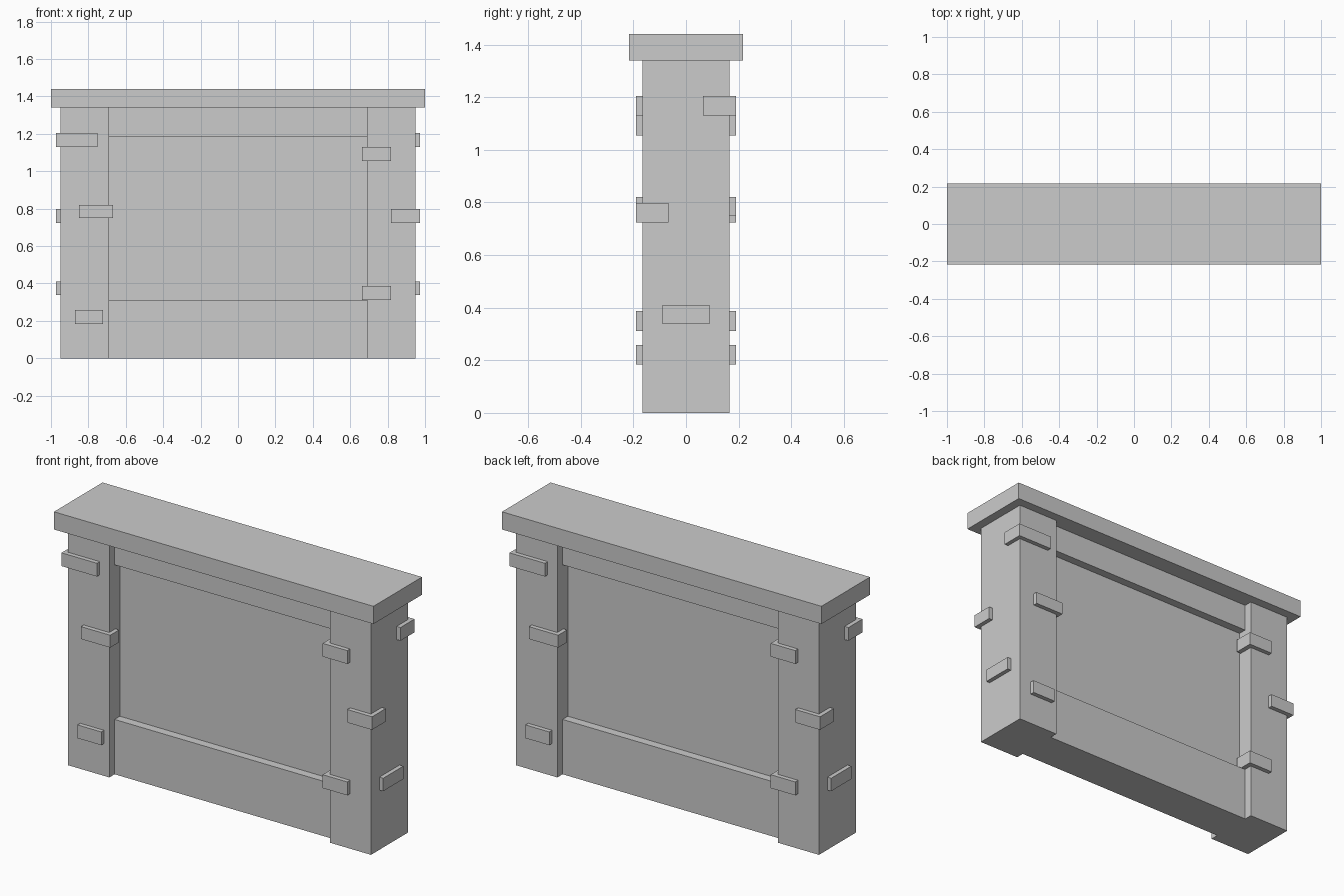
import bpy

if "Cube" in bpy.data.objects:
    bpy.data.objects.remove(bpy.data.objects["Cube"])

def box(name, x, y, z):
    """Axis-aligned box from (min, max) ranges."""
    bpy.ops.mesh.primitive_cube_add(size=1, location=[sum(r) / 2 for r in (x, y, z)])
    ob = bpy.context.object
    ob.name = name
    ob.scale = [r[1] - r[0] for r in (x, y, z)]
    bpy.ops.object.transform_apply(location=True, rotation=False, scale=True)
    return ob

def box_pair(name, x, y, z):
    """Box plus its copy turned half a revolution about z."""
    box(name + "_front", x, y, z)
    box(name + "_back", (-x[1], -x[0]), (-y[1], -y[0]), z)

# Wall body: recessed panel with rails above and below
box("recessed_panel", (-0.69, 0.69), (-0.07, 0.07), (0.31, 1.185))
box("bottom_rail", (-0.69, 0.69), (-0.118, 0.118), (0, 0.31))
box("top_rail", (-0.69, 0.69), (-0.118, 0.118), (1.185, 1.34))

# End posts and coping slab
box_pair("end_post", (0.69, 0.948), (-0.165, 0.165), (0, 1.34))
box("coping_slab", (-1, 1), (-0.217, 0.217), (1.34, 1.44))

# Raised bricks on the posts, some wrapping around the edges
bricks = {
    "upper_corner_brick": ((-0.972, -0.75), (-0.19, -0.065), (1.13, 1.205)),
    "middle_inner_brick": ((-0.85, -0.667), (-0.19, -0.11), (0.75, 0.82)),
    "lower_face_brick": ((-0.872, -0.723), (-0.19, -0.10), (0.183, 0.258)),
    "upper_inner_brick": ((0.663, 0.817), (-0.19, -0.08), (1.055, 1.13)),
    "middle_corner_brick": ((0.817, 0.972), (-0.19, -0.067), (0.723, 0.797)),
    "lower_inner_brick": ((0.663, 0.817), (-0.19, -0.08), (0.311, 0.387)),
    "lower_side_brick": ((0.85, 0.972), (-0.09, 0.09), (0.338, 0.411)),
}
for name, ranges in bricks.items():
    box_pair(name, *ranges)
